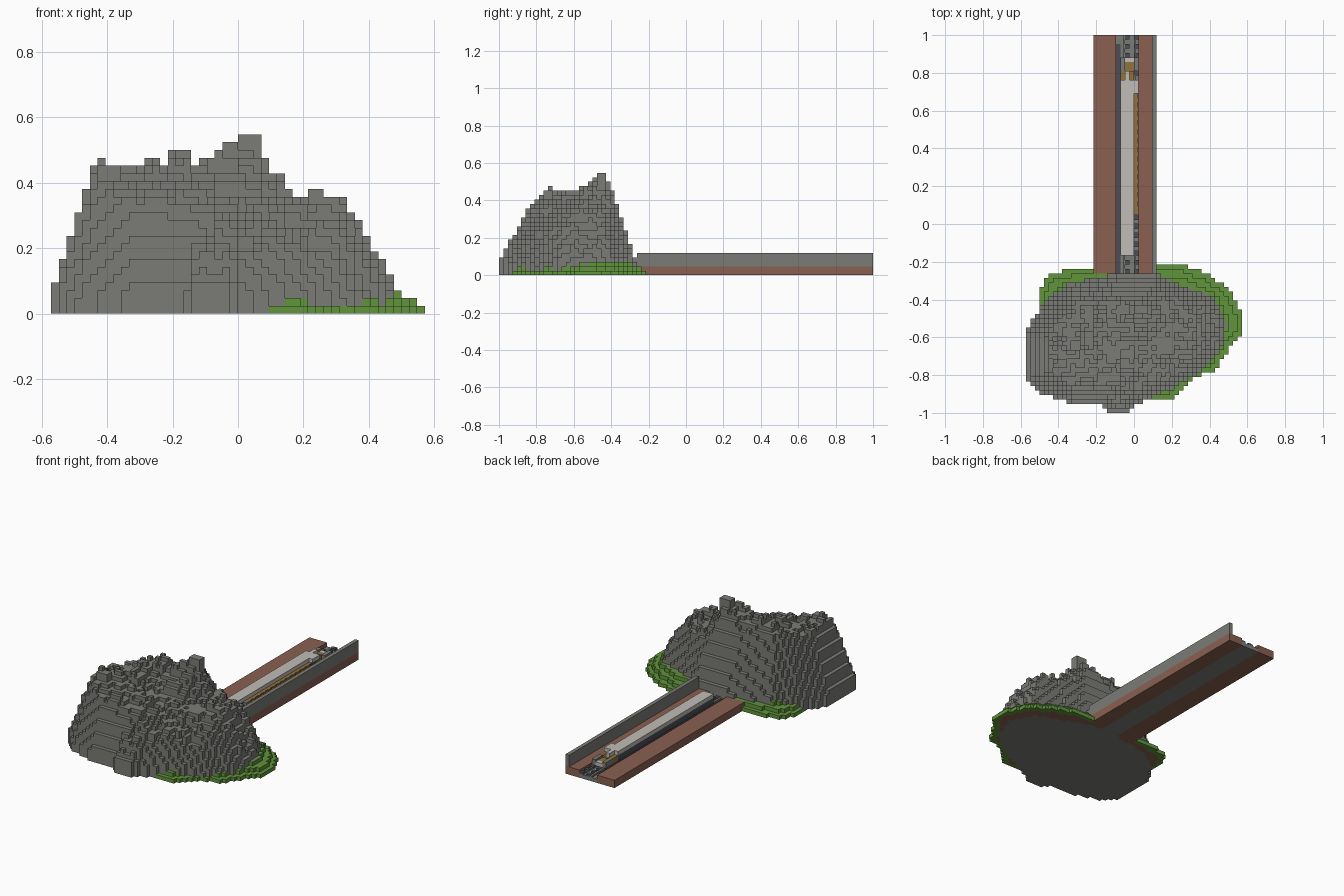
import bpy
import bmesh
import random
from mathutils import Vector

V = 1 / 42  # edge of one block
random.seed(7)

if "Cube" in bpy.data.objects:
    bpy.data.objects.remove(bpy.data.objects["Cube"])


def material(name, r, g, b):
    m = bpy.data.materials.new(name)
    m.use_nodes = True
    linear = [(c / 255) ** 2.2 for c in (r, g, b)] + [1]
    m.diffuse_color = linear
    m.node_tree.nodes["Principled BSDF"].inputs["Base Color"].default_value = linear
    return m


stone = material("stone grey", 122, 122, 118)
grass = material("grass green", 97, 147, 62)
soil = material("soil brown", 136, 96, 82)
white = material("pale roof", 192, 187, 180)
gold = material("ochre", 146, 114, 62)
dark = material("dark slate", 76, 79, 84)


def finish(bm, name, mats):
    bmesh.ops.remove_doubles(bm, verts=bm.verts, dist=V / 100)
    bmesh.ops.recalc_face_normals(bm, faces=bm.faces)
    mesh = bpy.data.meshes.new(name)
    bm.to_mesh(mesh)
    bm.free()
    for m in mats:
        mesh.materials.append(m)
    ob = bpy.data.objects.new(name, mesh)
    bpy.context.collection.objects.link(ob)


def blocks(name, mat, *boxes):
    """Boxes given as x, y and z ranges in block units, joined in one part."""
    bm = bmesh.new()
    for x, y, z in boxes:
        verts = bmesh.ops.create_cube(bm, size=1)["verts"]
        for v in verts:
            v.co = Vector([(lo + (c + 0.5) * (hi - lo)) * V
                           for c, (lo, hi) in zip(v.co, (x, y, z))])
    finish(bm, name, [mat])


def inside_distance(x, y, poly):
    """Distance to the outline, positive inside."""
    p = Vector((x, y))
    inside, best = False, 1000
    for i, (bx, by) in enumerate(poly):
        ax, ay = poly[i - 1]
        a, e = Vector((ax, ay)), Vector((bx - ax, by - ay))
        t = max(0, min(1, (p - a).dot(e) / e.length_squared))
        best = min(best, (p - a - e * t).length)
        if (ay > y) != (by > y) and x < ax + (y - ay) / (by - ay) * e.x:
            inside = not inside
    return best if inside else -best


# Outlines of the rock and of the grassy skirt
ROCK = [(-24, -35), (-24, -24), (-20, -17), (-15, -13), (-4, -11), (5, -11),
        (12, -14), (18, -16), (21, -22), (19, -29), (13, -34), (8, -37),
        (1, -40), (-1, -42), (-6, -42), (-7, -40), (-14, -40), (-20, -38)]
SKIRT = [(-21, -20), (-21, -15), (-19, -11), (-14, -10), (5, -9), (11, -9),
         (16, -11), (21, -14), (24, -20), (24, -24), (21, -28), (18, -33),
         (13, -34), (9, -39), (0, -39), (-10, -30)]

# Coarse relief of the rock, front row first
XS = (-24, -20, -12, -6, 1, 7, 13, 18, 24)
RELIEF = {-42: (2, 3, 3, 4, 4, 3, 1, 0, 0),
          -36: (8, 17, 14, 13, 11, 8, 4, 1, 0),
          -32: (9, 19, 17, 15, 13, 11, 9, 4, 1),
          -26: (9, 18, 18, 16, 16, 14, 15, 6, 1),
          -19: (6, 15, 20, 20, 23, 16, 14, 6, 1),
          -15: (2, 9, 15, 16, 17, 12, 8, 4, 1),
          -9: (0, 1, 2, 3, 4, 3, 2, 1, 0)}


def locate(keys, v):
    for i in range(len(keys) - 1):
        if v <= keys[i + 1]:
            return i, (v - keys[i]) / (keys[i + 1] - keys[i])
    return len(keys) - 2, 1


def relief(x, y):
    rows = list(RELIEF)
    i, s = locate(XS, x)
    j, t = locate(rows, y)
    lo, hi = RELIEF[rows[j]], RELIEF[rows[j + 1]]
    a = lo[i] + (lo[i + 1] - lo[i]) * s
    b = hi[i] + (hi[i + 1] - hi[i]) * s
    return a + (b - a) * t


# Mountain: columns of blocks with rough rock over a terraced skirt
ROCK_M, GRASS_M, SOIL_M = range(3)
crag, voxels = {}, {}
for x in range(-24, 24):
    for y in range(-42, -8):
        if -9 <= x < 5 and y >= -11:
            continue
        cx, cy = x + 0.5, y + 0.5
        d = inside_distance(cx, cy, ROCK)
        if d > 0:
            rough = crag.setdefault((x // 3, y // 2), random.uniform(-1, 1))
            h = relief(cx, cy) + rough + random.uniform(-0.6, 0.6)
            h = max(1, min(round(h), round(2 + 3.2 * d), 23))
            for z in range(h):
                voxels[x, y, z] = ROCK_M
        g = inside_distance(cx, cy, SKIRT)
        if d <= 0.3 and g > 0:
            h = min(3, 1 + int(g / 1.5))
            for z in range(h):
                voxels[x, y, z] = SOIL_M if z == 0 and h > 1 else GRASS_M
# the summit
for x in range(0, 3):
    for y in (-20, -19):
        for z in range(23):
            voxels[x, y, z] = ROCK_M

bm = bmesh.new()
for cell, mat in voxels.items():
    for axis in range(3):
        for side in (0, 1):
            near = list(cell)
            near[axis] += 2 * side - 1
            if tuple(near) in voxels:
                continue
            ring = []
            for s, t in ((0, 0), (1, 0), (1, 1), (0, 1)):
                p = Vector(cell)
                p[axis] += side
                p[(axis + 1) % 3] += s
                p[(axis + 2) % 3] += t
                ring.append(bm.verts.new(p * V))
            if not side:
                ring.reverse()
            bm.faces.new(ring).material_index = mat
finish(bm, "mountain", [stone, grass, soil])

# Track bed with banks and a side wall
START, END = -11, 42
blocks("left_bank", soil, ((-9, -4), (START, END), (0, 2)))
blocks("right_bank", soil, ((1, 5), (START, END), (0, 2)))
blocks("side_wall", stone, ((4, 5), (START, END), (2, 5)))
blocks("track_floor", stone, ((-4, 1), (START, END), (0, 1)))
blocks("drain_channel", dark, ((-4, -3), (START, 40), (1, 1.3)))

# Rails and ties
blocks("rails", stone, *[((x, x + 0.5), (START, END), (1, 1.4)) for x in (-2.5, 0)])
blocks("ties", dark, *[((x, x + 1), (y, y + 1), (1, 1.5))
                       for x in (-2, 0) for y in range(START, END, 2)])

# Train
blocks("train_lower_body", dark, ((-3, 0), (-7, 32), (1.5, 3)))
blocks("train_roof", white, ((-3, 0), (-7, 32), (3, 4)), ((0, 1), (29, 32), (3, 4)))
blocks("train_side_panels", gold, ((0, 0.6), (2, 29), (1.5, 2)),
       *[((0, 1), (y, y + 1), (2, 3)) for y in range(3, 29, 2)],
       ((0, 0.8), (2, 29), (2.7, 3)))
blocks("rear_side_posts", stone, *[((0, 1), (y, y + 1), (1.5, 3)) for y in range(-6, 3, 2)])

# Engine at the head of the train
blocks("engine_cab", gold, ((-3, 0), (32, 34), (1.5, 3)), ((-2, 0), (34, 36), (1.5, 2.5)))
blocks("engine_trim", white, ((-2, -1), (32, 34), (3, 4)), ((-2, 0), (36, 37), (1.5, 2.5)))
blocks("engine_frame", stone, ((-3, -2), (34, 37), (1.5, 3)), ((0, 1), (34, 37), (1.5, 3)))
